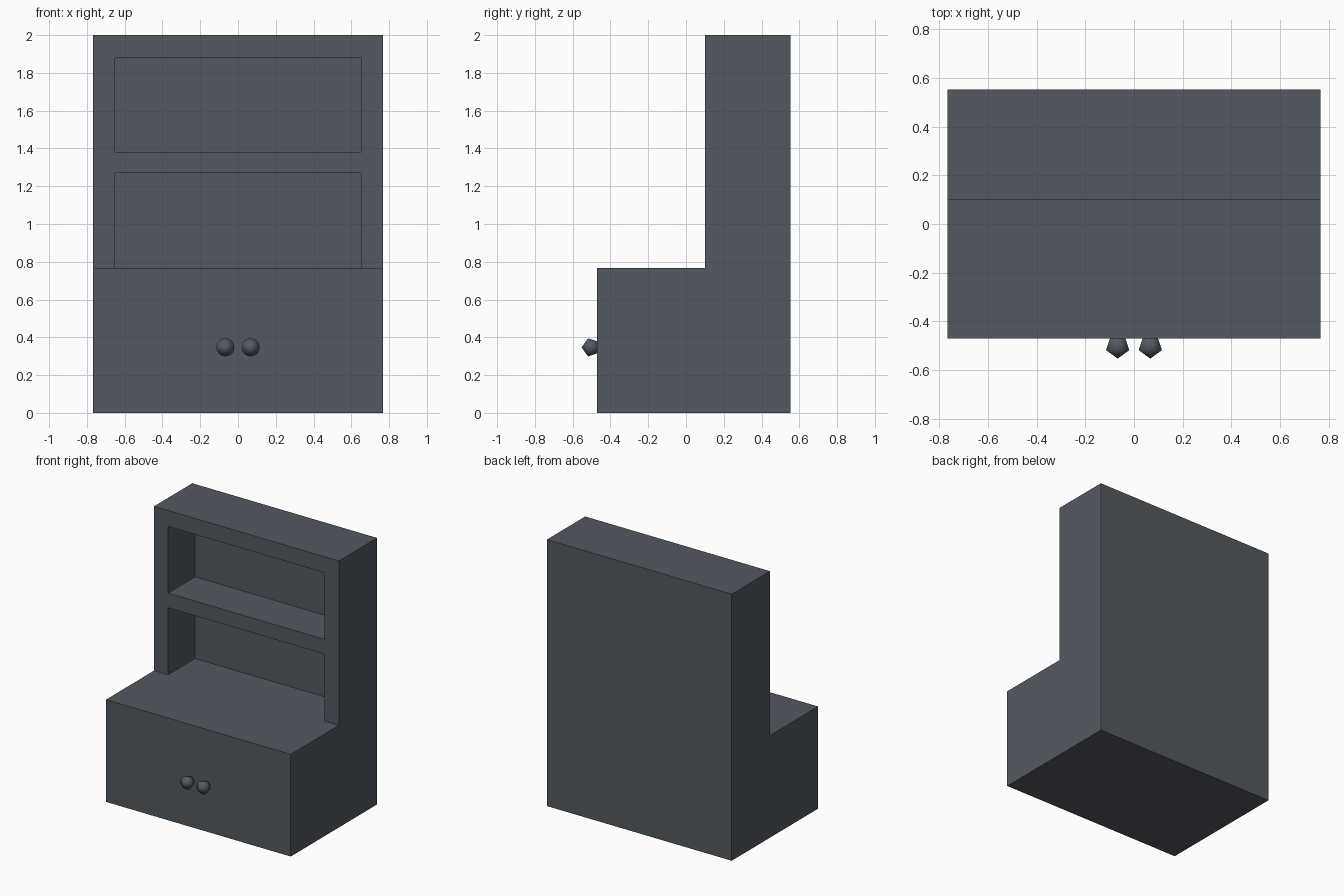
import bpy, bmesh, math

cube = bpy.data.objects.get("Cube")
if cube:
    bpy.data.objects.remove(cube, do_unlink=True)

HALF_W, HEIGHT, BASE_TOP = 0.767, 2.0, 0.767
FRONT, HUTCH_FRONT, BACK = -0.47, 0.10, 0.553


def material(name, rgb):
    mat = bpy.data.materials.new(name)
    mat.use_nodes = True
    colour = (*rgb, 1.0)
    mat.diffuse_color = colour
    mat.node_tree.nodes["Principled BSDF"].inputs["Base Color"].default_value = colour
    return mat


slate = material("slate grey", (0.085, 0.10, 0.118))


def make_object(name, bm):
    bmesh.ops.recalc_face_normals(bm, faces=bm.faces)
    mesh = bpy.data.meshes.new(name)
    bm.to_mesh(mesh)
    bm.free()
    mesh.materials.append(slate)
    obj = bpy.data.objects.new(name, mesh)
    bpy.context.scene.collection.objects.link(obj)
    return obj


def extruded(name, profile, half_width):
    """Extrude a (y, z) outline across x."""
    bm = bmesh.new()
    face = bm.faces.new([bm.verts.new((-half_width, y, z)) for y, z in profile])
    grown = bmesh.ops.extrude_face_region(bm, geom=[face])["geom"]
    moved = [v for v in grown if isinstance(v, bmesh.types.BMVert)]
    bmesh.ops.translate(bm, verts=moved, vec=(2 * half_width, 0, 0))
    return make_object(name, bm)


# Cabinet body: deep base with a shallower hutch above
cabinet = extruded("cabinet_body", [
    (FRONT, 0), (BACK, 0), (BACK, HEIGHT),
    (HUTCH_FRONT, HEIGHT), (HUTCH_FRONT, BASE_TOP), (FRONT, BASE_TOP)], HALF_W)

# Two open shelf bays, the lower one flush with the base top
for name, low, high in (("lower_bay", BASE_TOP, 1.27), ("upper_bay", 1.38, 1.88)):
    cutter = extruded(name + "_cutter", [
        (FRONT, low), (0.42, low), (0.42, high), (FRONT, high)], 0.65)
    cutter.hide_render = True
    cutter.hide_set(True)
    cut = cabinet.modifiers.new(name, "BOOLEAN")
    cut.operation = "DIFFERENCE"
    cut.solver = "EXACT"
    cut.object = cutter

# Pair of door knobs: a pentagon outline spun about the front-back axis
SIDES, RADIUS = 32, 0.05
for name, x in (("left_knob", 0.067), ("right_knob", -0.067)):
    bm = bmesh.new()
    rings = []
    for angle in (math.radians(72), math.radians(144)):
        r, y = RADIUS * math.sin(angle), -RADIUS * math.cos(angle)
        rings.append([bm.verts.new((r * math.cos(a), y, r * math.sin(a)))
                      for a in (math.tau * i / SIDES for i in range(SIDES))])
    tip = bm.verts.new((0, -RADIUS, 0))
    outer, inner = rings
    for i in range(SIDES):
        j = (i + 1) % SIDES
        bm.faces.new((tip, outer[i], outer[j]))
        bm.faces.new((outer[i], inner[i], inner[j], outer[j]))
    bm.faces.new(inner)
    for f in bm.faces:
        f.smooth = True
    knob = make_object(name, bm)
    knob.location = (x, FRONT - 0.033, 0.347)
